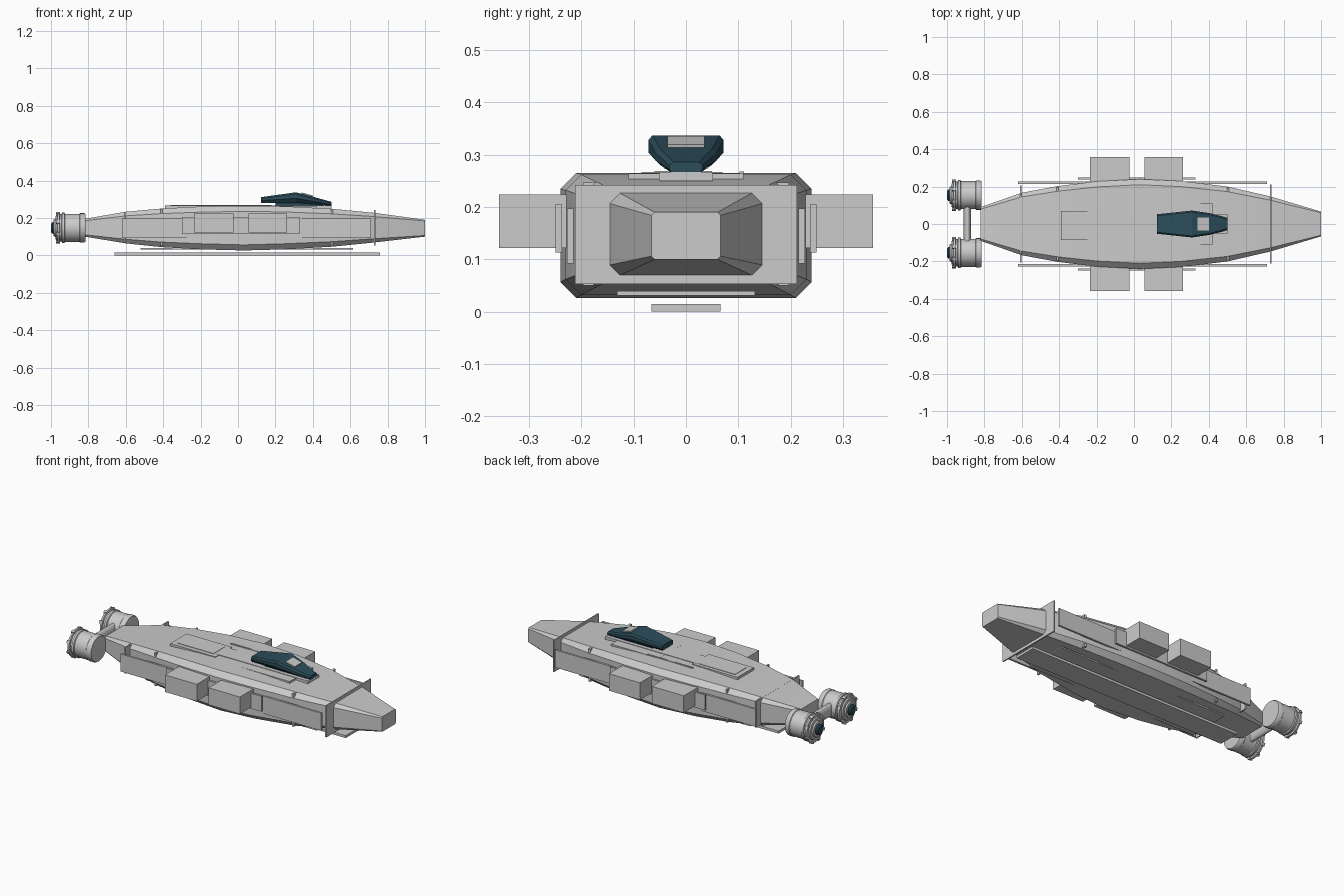
import bpy, bmesh, math
from mathutils import Matrix

if "Cube" in bpy.data.objects:
    bpy.data.objects.remove(bpy.data.objects["Cube"])

teal = bpy.data.materials.new("teal")
teal.diffuse_color = (0.025, 0.075, 0.105, 1)
teal.use_nodes = True
teal.node_tree.nodes["Principled BSDF"].inputs["Base Color"].default_value = teal.diffuse_color


def finish(name, bm, mat=None, smooth=None):
    bmesh.ops.recalc_face_normals(bm, faces=bm.faces)
    me = bpy.data.meshes.new(name)
    bm.to_mesh(me)
    bm.free()
    ob = bpy.data.objects.new(name, me)
    bpy.context.collection.objects.link(ob)
    if mat:
        me.materials.append(mat)
    if smooth:
        bpy.ops.object.select_all(action='DESELECT')
        ob.select_set(True)
        bpy.context.view_layer.objects.active = ob
        bpy.ops.object.shade_smooth_by_angle(angle=math.radians(smooth))
    return ob


def box(name, x, y, z, mat=None, tilt=0):
    bm = bmesh.new()
    bmesh.ops.create_cube(bm, size=1)
    c = [(a + b) / 2 for a, b in (x, y, z)]
    s = [b - a for a, b in (x, y, z)]
    m = Matrix.Translation(c) @ Matrix.Rotation(tilt, 4, 'Y') @ Matrix.Diagonal((*s, 1))
    bm.transform(m)
    return finish(name, bm, mat)


def loft(name, rings, mat=None, smooth=None):
    bm = bmesh.new()
    vs = [[bm.verts.new(p) for p in r] for r in rings]
    n = len(rings[0])
    for a, b in zip(vs, vs[1:]):
        for i in range(n):
            bm.faces.new((a[i], a[(i + 1) % n], b[(i + 1) % n], b[i]))
    bm.faces.new(vs[0])
    bm.faces.new(vs[-1][::-1])
    return finish(name, bm, mat, smooth)


def lathe_x(name, prof, y, z, n=32, mat=None):
    rings = [[(x, y + r * math.cos(2 * math.pi * i / n), z + r * math.sin(2 * math.pi * i / n))
              for i in range(n)] for x, r in prof]
    return loft(name, rings, mat, 30)


# Hull: chamfered rectangular sections (x, half width, bottom, top, chamfer)
def section(x, w, b, t, c):
    return [(x, w, b + c), (x, w, t - c), (x, w - c, t), (x, c - w, t),
            (x, -w, t - c), (x, -w, b + c), (x, c - w, b), (x, w - c, b)]


hull = [(-0.82, .09, .10, .195, .01), (-0.6, .167, .064, .233, .022), (-0.41, .202, .044, .25, .027),
        (-0.2, .228, .032, .261, .03), (0.03, .24, .026, .265, .03), (0.25, .23, .032, .262, .03),
        (0.5, .2, .046, .249, .027), (0.73, .147, .069, .227, .02), (1.0, .066, .10, .19, .006)]
loft("hull", [section(*s) for s in hull], smooth=25)

# Frame plates across the hull
box("front_frame", (.727, .735), (-.212, .212), (.053, .242))
box("front_rib", (.497, .509), (-.197, .197), (.05, .247))
box("rear_rib", (-.414, -.404), (-.199, .199), (.05, .248))
box("rear_frame", (-.609, -.601), (-.205, .205), (.075, .232))

# Side strips, panels and cargo boxes, mirrored left and right
for s, side in ((1, "left"), (-1, "right")):
    def span(a, b):
        return tuple(sorted((s * a, s * b)))
    box(side + "_long_rail", (-.62, .71), span(.215, .227), (.092, .197))
    box(side + "_side_panel", (-.3, .33), span(.237, .249), (.113, .205))
    box(side + "_rear_cargo_box", (-.235, -.023), span(.22, .357), (.122, .224))
    box(side + "_front_cargo_box", (.055, .262), span(.22, .357), (.122, .224))

# Keel plates
box("keel_plate", (-.66, .76), (-.066, .066), (0, .015))
box("belly_plate", (-.52, .615), (-.132, .132), (.031, .039))

# Deck plates
box("deck_rear_panel", (-.39, -.09), (-.085, .07), (.24, .2665))
box("deck_rear_hatch", (-.36, -.12), (-.06, .05), (.26, .269))
box("deck_spine", (-.12, .5), (-.052, .052), (.25, .267))
box("deck_front_panel", (.1, .42), (-.11, .11), (.245, .2645))
box("deck_side_strip", (-.12, .18), (.102, .111), (.255, .268))

# Canopy: x, upper half width, lower half width, bottom, shoulder, top
cab = [(.122, .052, .047, .281, .304, .311), (.31, .072, .05, .281, .328, .337),
       (.405, .058, .04, .274, .303, .312), (.5, .032, .026, .264, .28, .286)]
loft("canopy", [[(x, w, (b + s) / 2), (x, w, s), (x, w - .008, t), (x, .008 - w, t),
                 (x, -w, s), (x, -w, (b + s) / 2), (x, -l, b), (x, l, b)]
                for x, w, l, b, s, t in cab], teal)
box("canopy_hatch", (.338, .4), (-.035, .035), (.318, .328), tilt=.26)
box("canopy_front_band", (.432, .462), (-.041, .041), (.276, .293), tilt=.26)
box("canopy_foot", (.2, .46), (-.03, .03), (.262, .285), teal)

# Engines, mirrored
Z = .147
for s, side in ((1, "left"), (-1, "right")):
    y = s * .154
    prof = [(-.815, .074), (-.822, .078), (-.845, .078), (-.848, .075), (-.925, .075),
            (-.928, .081), (-.94, .081), (-.943, .074), (-.952, .074), (-.955, .083),
            (-.966, .083), (-.968, .066), (-.975, .062), (-.977, .048), (-.985, .045), (-.986, .035)]
    lathe_x(side + "_engine", prof, y, Z)
    lathe_x(side + "_engine_core", [(-.98, .033), (-.992, .031), (-1.0, .022)], y, Z, 16, teal)
    # Bolts round the rear rim
    bm = bmesh.new()
    for i in range(8):
        m = (Matrix.Translation((-.962, y, Z)) @ Matrix.Rotation(i * math.pi / 4 + .39, 4, 'X')
             @ Matrix.Translation((0, 0, .08)) @ Matrix.Diagonal((.02, .018, .014, 1)))
        bmesh.ops.create_cube(bm, size=1, matrix=m)
    finish(side + "_engine_bolts", bm)

# Strut joining the engines
n = 24
loft("engine_strut", [[(-.891 + .02 * math.cos(2 * math.pi * i / n), y,
                        Z + .04 * math.sin(2 * math.pi * i / n)) for i in range(n)]
                      for y in (-.09, .09)], smooth=30)
